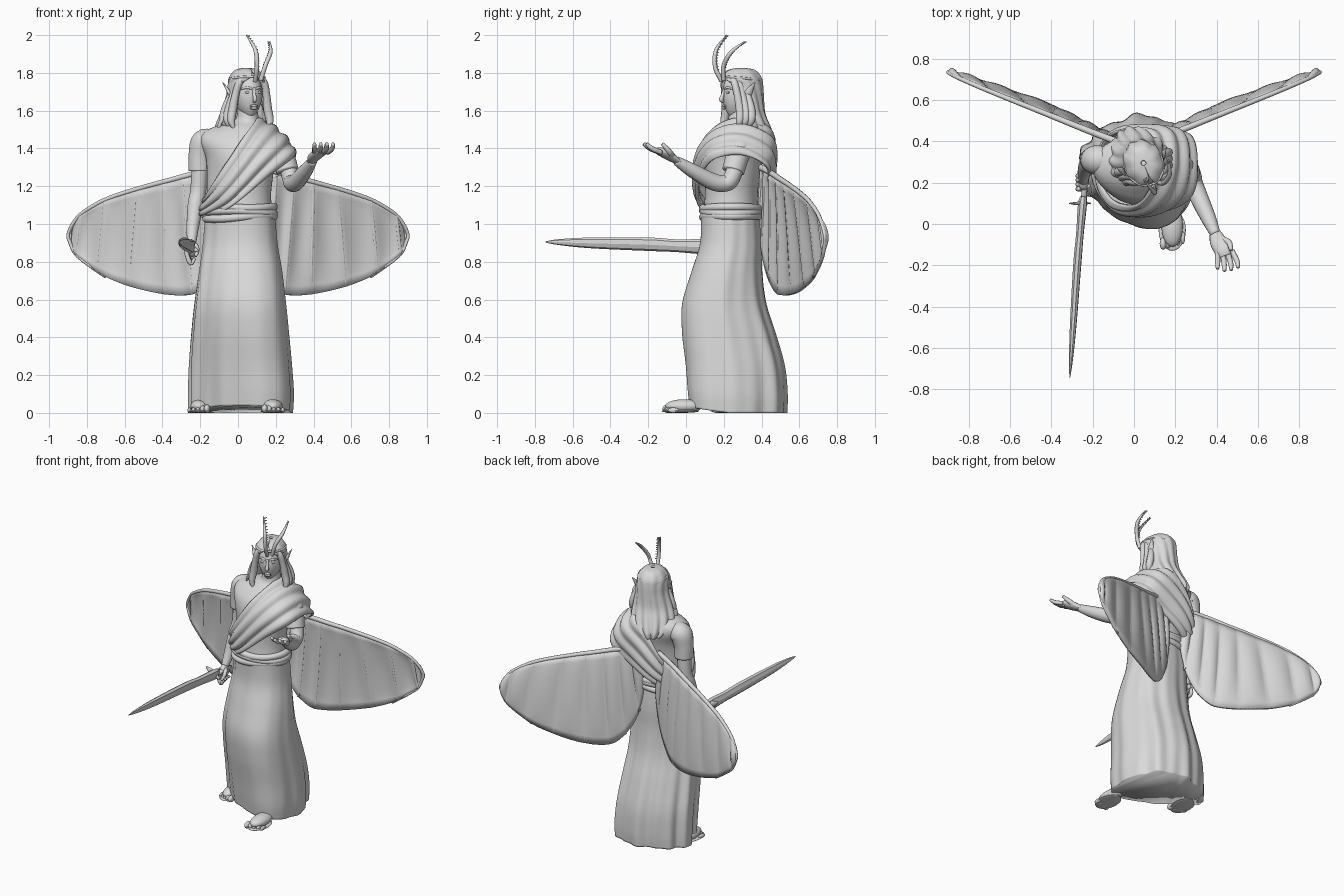
import bpy, bmesh
from math import sin, cos, pi, radians
from mathutils import Vector, Matrix

cube = bpy.data.objects.get("Cube")
if cube:
    bpy.data.objects.remove(cube, do_unlink=True)

stone = bpy.data.materials.new("pale_grey")
stone.use_nodes = True
GREY = (0.7, 0.7, 0.7, 1)
stone.diffuse_color = GREY
stone.node_tree.nodes["Principled BSDF"].inputs["Base Color"].default_value = GREY


def finish(name, bm, smooth=True, thick=0):
    bmesh.ops.recalc_face_normals(bm, faces=bm.faces)
    me = bpy.data.meshes.new(name)
    bm.to_mesh(me)
    bm.free()
    me.materials.append(stone)
    for p in me.polygons:
        p.use_smooth = smooth
    ob = bpy.data.objects.new(name, me)
    bpy.context.collection.objects.link(ob)
    if thick:
        mod = ob.modifiers.new("thickness", 'SOLIDIFY')
        mod.thickness = thick
        mod.offset = 0
    return ob


def spline(pts, n, closed=False):
    """Smooth path through points of any dimension."""
    P = [Vector(p) for p in pts]
    m = len(P)
    out = []
    for i in range(m if closed else m - 1):
        a, b, c, d = [P[j % m] if closed else P[max(0, min(m - 1, j))]
                      for j in (i - 1, i, i + 1, i + 2)]
        for k in range(n):
            t = k / n
            out.append((b * 2 + (c - a) * t + (a * 2 - b * 5 + c * 4 - d) * t * t
                        + (b * 3 - a - c * 3 + d) * t ** 3) * 0.5)
    return out if closed else out + [P[-1]]


def grid(name, rows, around=True, loop=False, caps=False, smooth=True, thick=0):
    """Skin a list of point rows."""
    bm = bmesh.new()
    V = [[bm.verts.new(p) for p in r] for r in rows]
    n, m = len(V), len(V[0])
    for i in range(n if loop else n - 1):
        for j in range(m if around else m - 1):
            a, b = V[i], V[(i + 1) % n]
            bm.faces.new((a[j], a[(j + 1) % m], b[(j + 1) % m], b[j]))
    if caps:
        bm.faces.new(V[0])
        bm.faces.new(V[-1])
    return finish(name, bm, smooth, thick)


def tube(name, pts, steps=6, sides=12, flat=1.0, up=(0.1, 0.2, 1), loop=False,
         smooth=True, place=Matrix()):
    """Sweep a round or flattened section along (x, y, z, radius) points."""
    path = spline(pts, steps, loop)
    C = [place @ p.to_3d() for p in path]
    n1 = Vector(up)
    last = len(C) - 1
    rows = []
    for i, c in enumerate(C):
        t = (C[(i + 1) % len(C)] - C[i - 1]) if loop else C[min(i + 1, last)] - C[max(i - 1, 0)]
        t.normalize()
        n1 = (n1 - t * n1.dot(t)).normalized()
        n2 = t.cross(n1)
        r = max(path[i][3], 0.001)
        rows.append([c + (n1 * cos(a) + n2 * flat * sin(a)) * r
                     for a in (2 * pi * k / sides for k in range(sides))])
    return grid(name, rows, loop=loop, caps=not loop, smooth=smooth)


def ball(name, loc, size, place=Matrix(), shape=None):
    bm = bmesh.new()
    bmesh.ops.create_uvsphere(bm, u_segments=24, v_segments=16, radius=1)
    if shape:
        for v in bm.verts:
            shape(v.co)
    bm.transform(place @ Matrix.Translation(loc) @ Matrix.Diagonal((*size, 1)))
    return finish(name, bm)


def body_ring(row, n, skew=0, fold=0):
    z, x0, x1, y0, y1 = row
    ring = []
    for k in range(n):
        t = 2 * pi * k / n
        w = 0.1 + 0.9 * min(1, 2.2 * sin((t + 1.0) / 2) ** 2)
        f = 1 + fold * w * (sin(9 * t + 1.5 * z) + 0.6 * sin(16 * t + 1 - z))
        lift = 0.04 * max(0, -sin(t)) * max(0, 1 - 4 * z) if fold else 0
        turn = skew * (0.35 - 0.6 * sin(t))
        ring.append(Vector(((x0 + x1) / 2 + (x1 - x0) / 2 * cos(t) * f,
                            (y0 + y1) / 2 + (y1 - y0) / 2 * sin(t - turn) * f, z + lift)))
    return ring


# Long pleated skirt
skirt = spline([(0, -.26, .285, .02, .525), (.1, -.262, .29, .01, .528), (.25, -.26, .28, 0, .515),
                (.42, -.248, .265, -.02, .47), (.58, -.232, .25, -.02, .422), (.75, -.208, .231, .03, .402),
                (.9, -.187, .207, .075, .402), (1.06, -.175, .195, .08, .39)], 6)
grid("skirt", [body_ring(r, 160, radians(30 - 20 * r[0]), 0.036 - 0.024 * r[0])
               for r in skirt], caps=True)

# Torso and neck
torso = spline([(1.04, -.165, .185, .09, .38), (1.15, -.165, .175, .10, .38), (1.25, -.165, .185, .10, .39),
                (1.35, -.17, .20, .09, .41), (1.43, -.2, .235, .11, .43), (1.48, -.19, .225, .15, .42),
                (1.515, -.125, .18, .185, .4), (1.535, -.045, .125, .21, .375), (1.56, -.01, .11, .225, .355),
                (1.63, 0, .10, .23, .34)], 5)
grid("torso", [body_ring(r, 48, 0.1) for r in torso], caps=True)

# Wound waist sash
for i in range(3):
    ring = body_ring((1.035 + 0.028 * i, -.168, .19, .09, .388), 32)
    tube("waist_sash", [(*p.xy, p.z + 0.008 * sin(i * 2 + p.x * 12), 0.021) for p in ring],
         2, 10, loop=True)

# Drape over the left shoulder and under the right arm
upper = spline([(.10, .29, 1.545), (.07, .17, 1.50), (0, .10, 1.40), (-.11, .12, 1.24), (-.165, .25, 1.14),
                (-.12, .40, 1.25), (-.02, .44, 1.42), (.07, .42, 1.51)], 8, True)
lower = spline([(.292, .29, 1.365), (.272, .145, 1.34), (.13, .085, 1.24), (-.04, .09, 1.10), (-.17, .25, 1.05),
                (-.05, .40, 1.10), (.12, .42, 1.2), (.255, .42, 1.30)], 8, True)
rows = []
for i, (a, b) in enumerate(zip(upper, lower)):
    row = []
    for k in range(25):
        s = k / 24
        p = a.lerp(b, s)
        out = (p - Vector((0.03, 0.27, 1.28))).normalized()
        row.append(p + out * (0.032 * sin(pi * s) + 0.009 * sin(7 * pi * s + 1.2 * sin(i / 5)) + 0.008))
    rows.append(row)
grid("shoulder_drape", rows, around=False, loop=True, thick=0.016)

# Sleeves and arms
tube("right_sleeve", [(-.13, .31, 1.43, .062), (-.178, .31, 1.43, .072), (-.2, .31, 1.36, .062),
                      (-.203, .31, 1.28, .06)], sides=20)
tube("left_sleeve", [(.15, .3, 1.43, .06), (.21, .29, 1.41, .066), (.24, .27, 1.35, .062),
                     (.262, .25, 1.28, .06)], sides=20)
tube("right_arm", [(-.2, .31, 1.34, .045), (-.21, .31, 1.18, .043), (-.225, .29, 1.1, .042),
                   (-.24, .25, .98, .033), (-.245, .21, .9, .024)], sides=16)
tube("left_arm", [(.25, .28, 1.35, .045), (.28, .24, 1.24, .045), (.288, .2, 1.215, .045),
                  (.31, .14, 1.225, .045), (.36, .03, 1.285, .037), (.395, -.05, 1.335, .025)], sides=16)

# Open left hand, palm up
tube("left_palm", [(.39, -.035, 1.325, .025), (.405, -.08, 1.355, .04), (.43, -.125, 1.38, .042),
                   (.442, -.155, 1.39, .03)], up=(1, .3, .2), flat=0.55)
for i in range(4):
    x = 0.405 + 0.023 * i
    reach = 0.1 - 0.012 * abs(i - 1.3)
    tube("left_finger", [(x, -.13, 1.378, .013), (x + .008 * i, -.13 - reach * .6, 1.398, .013),
                         (x + .01 * i, -.13 - reach, 1.425, .009)], 4, 8)
tube("left_thumb", [(.42, -.07, 1.355, .016), (.46, -.09, 1.385, .015), (.47, -.125, 1.425, .01)], 4, 8)

# Right hand gripping the sword
ball("right_palm", (-.243, .2, .87), (.026, .04, .045))
for i in range(4):
    y = 0.17 + 0.021 * i
    tube("right_finger", [(-.265, y, .88, .012), (-.272, y, .845, .012), (-.25, y, .79 + .008 * i, .012),
                          (-.228, y, .82, .008)], 4, 8)
tube("right_thumb", [(-.225, .19, .89, .013), (-.215, .16, .86, .012), (-.225, .14, .83, .008)], 4, 8)
tube("sword_handle", [(-.238, .26, .872, .014), (-.243, .1, .878, .014)], 2, 10)
tube("sword_blade", [(-.245, .13, .877, .028), (-.25, .09, .88, .04), (-.262, -.05, .885, .034),
                     (-.275, -.2, .893, .036), (-.295, -.5, .90, .029), (-.306, -.67, .904, .016),
                     (-.311, -.745, .905, .003)],
     sides=8, flat=0.55, up=(.15, 0, 1), smooth=False)
# Slanted guard
tube("sword_guard", [(-.312, .1, .915, .006), (-.262, .1, .885, .022), (-.21, .1, .855, .006)], 4, 8, flat=0.4)

# Feet with toes
for side, x, y, turn in (("left", .185, -.01, 0), ("right", -.2, .25, -5)):
    spot = Matrix.Translation((x, y, 0)) @ Matrix.Rotation(radians(turn), 4, 'Z')
    ball(side + "_foot", (0, 0, .036), (.052, .1, .036), spot)
    ball(side + "_sole", (0, -.02, .009), (.066, .1, .009), spot)
    inner = -1 if side == "left" else 1
    for i in range(5):
        r = 0.022 - 0.002 * i
        ball(side + "_toe", (inner * (.044 - .024 * i), -.085 + .007 * i, r), (r * .75, .03, r), spot)

# Head turned toward the open hand
HEAD = Matrix.Translation((.05, .285, 1.685)) @ Matrix.Rotation(radians(22), 4, 'Z')


def jaw(co):
    if co.z < 0:
        co.x *= 1 - 0.4 * co.z ** 2
        co.y = co.y * (1 - 0.2 * co.z ** 2) - 0.25 * co.z ** 2


ball("head", (0, 0, 0), (.077, .096, .13), HEAD, jaw)
tube("nose", [(0, -.088, .035, .007), (0, -.098, 0, .009), (0, -.106, -.026, .012), (0, -.094, -.038, .007)],
     place=HEAD)
for z in (-.06, -.072):
    ball("lip", (0, -.092, z), (.022, .009, .007), HEAD)
for s in (-1, 1):
    tube("eyebrow", [(s * .012, -.09, .03, .006), (s * .034, -.084, .037, .007), (s * .058, -.062, .03, .005)],
         4, 8, place=HEAD)
    ball("eye", (s * .032, -.082, .012), (.016, .008, .007), HEAD)
    tube("pointed_ear", [(s * .07, -.01, -.03, .014), (s * .095, .005, 0, .022), (s * .112, .02, .035, .014),
                         (s * .128, .035, .065, .003)], flat=0.5, up=(0, 1, 0), place=HEAD)
    for k in range(3):
        y = -.06 + .028 * k
        tube("front_lock", [(s * .03, y, .1, .016), (s * .07, y, .065, .019), (s * .088, y + .01, 0, .02),
                            (s * (.1 + .01 * k), y + .02, -.08, .023), (s * (.11 + .01 * k), y + .015, -.14, .02),
                            (s * .095, y, -.19, .004)], 5, 10, place=HEAD)

# Long hair falling down the back: height, half sweep in degrees, width, depth, centre
hair = spline([(.136, 180, .012, .012, .01), (.125, 178, .055, .07, .01), (.09, 165, .085, .104, .006),
               (.05, 128, .093, .108, .01), (-.02, 112, .102, .112, .01), (-.1, 105, .122, .115, .015),
               (-.17, 98, .138, .135, .025), (-.235, 90, .125, .16, .03), (-.27, 80, .085, .155, .035)], 5)
rows = []
for z, sweep, rx, ry, cy in hair:
    row = []
    for k in range(81):
        t = radians(90 + sweep * (k / 40 - 1))
        f = 1 + (0.025 - 0.12 * min(z, 0)) * sin(k * 0.6 + 6 * z)
        row.append(HEAD @ Vector((rx * cos(t) * f + 0.08 * min(z, 0), cy + ry * sin(t) * f, z)))
    rows.append(row)
grid("hair", rows, around=False, thick=0.012)
tube("circlet", [(.09 * cos(t), .006 + .107 * sin(t), .085 - .01 * sin(t), .007)
                 for t in (2 * pi * k / 16 for k in range(16))], 3, 8, loop=True, place=HEAD)

# Comb-toothed antennae
for s, stem in ((1, [(.09, .19, 1.755, .012), (.1, .155, 1.83, .012), (.092, .16, 1.92, .011), (.045, .215, 2, .003)]),
                (-1, [(.12, .2, 1.76, .012), (.145, .2, 1.84, .012), (.172, .24, 1.91, .011), (.168, .31, 1.965, .003)])):
    tube("antenna", stem, 8, 10)
    for p in spline(stem, 6)[5:-1]:
        root = p.to_3d()
        tip = root + Vector((s * .012, .017, .004))
        tube("antenna_tooth", [(*root, .006), (*tip, .002)], 1, 6)

# Wings with scalloped panels between the veins
lead = spline([(.07, 1.30), (.2, 1.275), (.35, 1.235), (.5, 1.195), (.7, 1.13), (.84, 1.045), (.893, .965)], 12)
trail = spline([(.06, 1.28), (.05, 1.05), (.09, .82), (.19, .66), (.3, .622), (.5, .65), (.7, .72),
                (.85, .83), (.893, .91)], 9)
STEPS = len(lead) - 1


def wing_point(s, q, puff=0):
    x, z = q
    return Vector((s * x, 0.405 + 0.375 * (x - 0.1) + 0.08 * (1.3 - z) * min(1, x * 2.5) + puff, z))


for s, side in ((1, "left"), (-1, "right")):
    rows = []
    for i in range(STEPS + 1):
        u = i / STEPS
        f = STEPS * u ** 1.6
        j = min(int(f), STEPS - 1)
        a = lead[j].lerp(lead[j + 1], f - j)
        rows.append([wing_point(s, a.lerp(trail[i], v), 0.02 * abs(sin(9 * pi * u)) * sin(pi * v) ** 0.6)
                     for v in (k / 12 for k in range(13))])
    grid(side + "_wing", rows, around=False, thick=0.018)
    for i in range(8, STEPS, 8):
        tube(side + "_wing_vein", [(*p, .01) for p in rows[i][::3]], 3, 6, flat=1.1)
    # Thick leading edge carried round the tip
    edge = [(*wing_point(s, p), .017 - .008 * k / STEPS) for k, p in enumerate(lead)][::6]
    edge += [(*wing_point(s, p), .009) for p in ((.9, .938), (.893, .91), (.85, .83), (.7, .72))]
    tube(side + "_wing_edge", edge, 4, 10)
